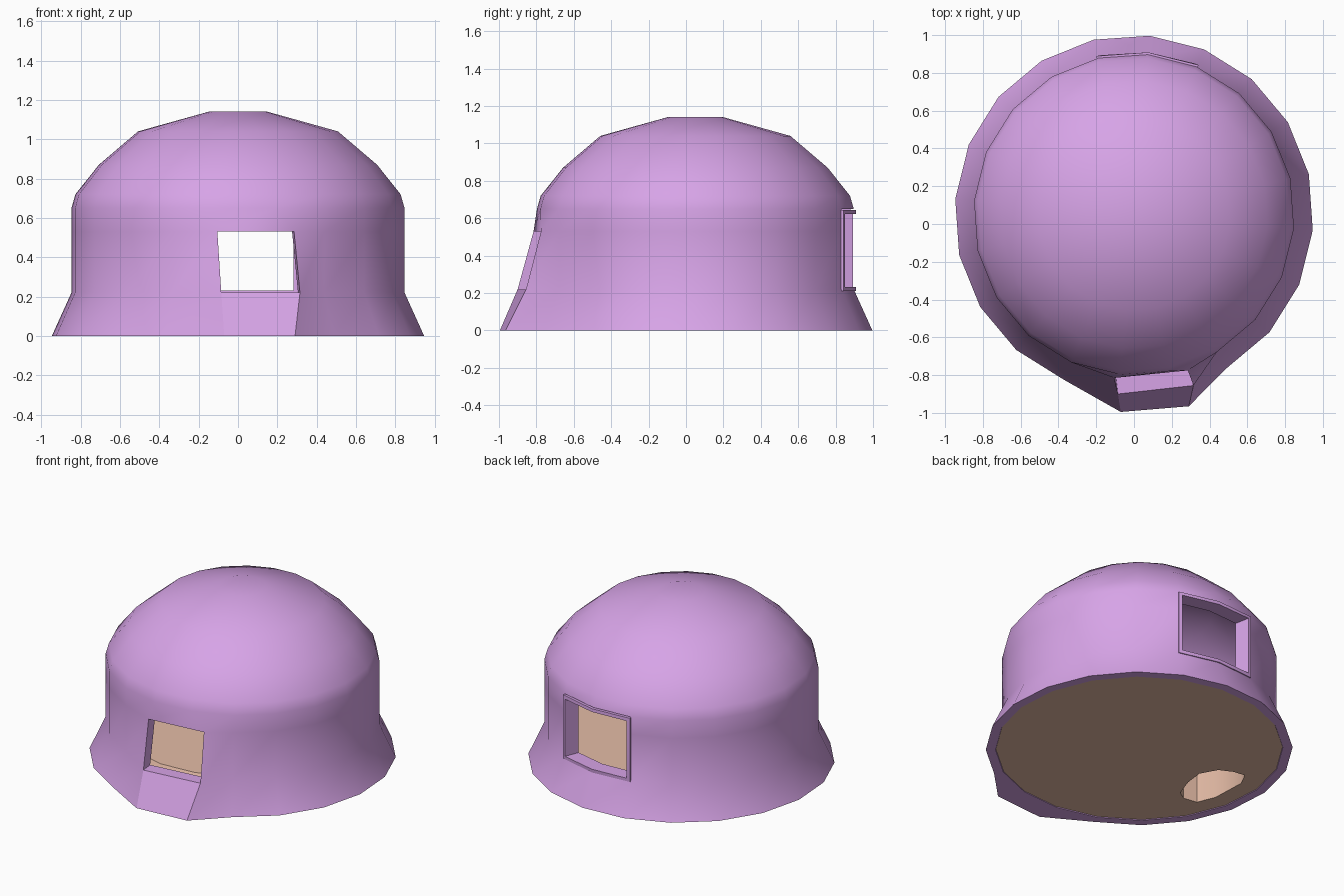
import bpy, bmesh
from math import cos, sin, radians

if "Cube" in bpy.data.objects:
    bpy.data.objects.remove(bpy.data.objects["Cube"])

N, CY, PHASE = 20, 0.05, 85


def pt(angle, r, z):
    a = radians(angle)
    return (r * cos(a), CY + r * sin(a), z)


def material(name, color):
    m = bpy.data.materials.new(name)
    m.diffuse_color = (*color, 1)
    m.use_nodes = True
    m.node_tree.nodes["Principled BSDF"].inputs["Base Color"].default_value = m.diffuse_color
    return m


def finish(bm, name, mat):
    bmesh.ops.recalc_face_normals(bm, faces=bm.faces)
    me = bpy.data.meshes.new(name)
    bm.to_mesh(me)
    bm.free()
    ob = bpy.data.objects.new(name, me)
    bpy.context.collection.objects.link(ob)
    me.materials.append(mat)
    bpy.ops.object.select_all(action='DESELECT')
    ob.select_set(True)
    bpy.context.view_layer.objects.active = ob
    bpy.ops.object.shade_smooth_by_angle(angle=radians(30))
    return ob


purple = material("purple", (0.68, 0.37, 0.80))
tan = material("tan", (0.78, 0.50, 0.38))

# Dome shell: outer radius, height, inner radius, inner height per ring
rings = [(.95, 0, .89, 0), (.85, .22, .765, .22), (.85, .53, .765, .53), (.85, .65, .765, .65),
         (.83, .72, .75, .70), (.71, .87, .645, .82), (.51, 1.04, .46, .97), (.15, 1.14, .14, 1.06)]
# Front face is pushed out: corner positions (ring, side) -> x, y
L, R = 10, 11
pushed = {(0, L): (-.07, -.995), (0, R): (.29, -.965),
          (1, L): (-.085, -.90), (1, R): (.315, -.855),
          (2, L): (-.105, -.815), (2, R): (.285, -.775)}
bm = bmesh.new()
outer, inner = [], {}
for i, (ro, zo, ri, zi) in enumerate(rings):
    row = []
    for k in range(N):
        a = PHASE + k * 360 / N
        co, ci = pt(a, ro, zo), pt(a, ri, zi)
        if (i, k) in pushed:
            x, y = pushed[i, k]
            co = (x, y, zo)
            if i:
                ci = (x - .01, y + .087, zi)
        v = bm.verts.new(co)
        inner[v] = bm.verts.new(ci)
        row.append(v)
    outer.append(row)

# Openings: one face at the front, two sides at the back
openings = {(1, L), (1, 0), (2, 0), (1, N - 1), (2, N - 1)}
faces = [bm.faces.new(outer[-1])]
for i in range(len(rings) - 1):
    for k in range(N):
        if (i, k) not in openings:
            j = (k + 1) % N
            faces.append(bm.faces.new((outer[i][k], outer[i][j], outer[i + 1][j], outer[i + 1][k])))
border = [e for e in bm.edges if e.is_boundary]
for f in faces:
    bm.faces.new([inner[v] for v in reversed(f.verts)])
for e in border:
    a, b = e.verts
    bm.faces.new((a, b, inner[b], inner[a]))
finish(bm, "dome_shell", purple)

# Back window frame, bent round one corner of the wall
bm = bmesh.new()


def loop(r, d, dz):
    spots = [(103.4 - d, .21 + dz), (85, .21 + dz), (66.6 + d, .21 + dz),
             (66.6 + d, .645 - dz), (85, .645 - dz), (103.4 - d, .645 - dz)]
    return [bm.verts.new(pt(a, r, z)) for a, z in spots]


loops = [loop(.862, 0, 0), loop(.862, 1.6, .022), loop(.76, 1.6, .022), loop(.76, 0, 0)]
for s in range(4):
    p, q = loops[s], loops[(s + 1) % 4]
    for k in range(6):
        j = (k + 1) % 6
        bm.faces.new((p[k], p[j], q[j], q[k]))
finish(bm, "back_window_frame", purple)

# Floor slab with an oblong hatch through it
hatch = [(-.55, -.21), (-.505, -.08), (-.49, .045), (-.55, .155), (-.64, .20), (-.72, .21),
         (-.765, .12), (-.755, -.114), (-.705, -.235), (-.61, -.25)]
bm = bmesh.new()
rims = []
for r, z in ((.89, .004), (.79, .205)):
    ring = [bm.verts.new(pt(PHASE + k * 360 / N, r, z)) for k in range(N)]
    hole = [bm.verts.new((x, y, z)) for x, y in hatch]
    edges = [bm.edges.new((c[k - 1], c[k])) for c in (ring, hole) for k in range(len(c))]
    bmesh.ops.triangle_fill(bm, edges=edges, use_beauty=True)
    rims.append((ring, hole))
for low, high in zip(*rims):
    for k in range(len(low)):
        bm.faces.new((low[k - 1], low[k], high[k], high[k - 1]))
finish(bm, "floor", tan)
